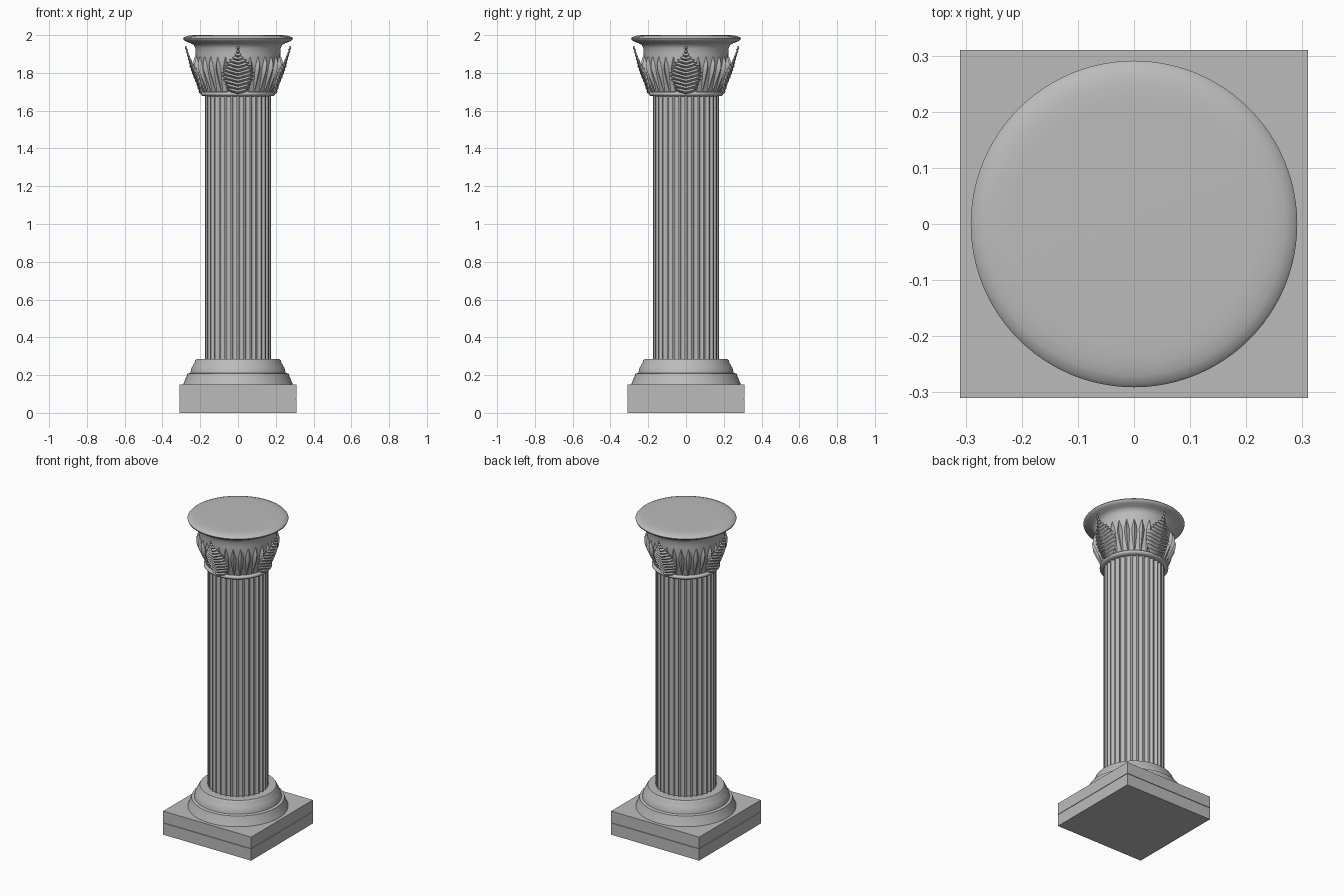
import bpy, bmesh, math
from math import sin, cos, pi, sqrt

if "Cube" in bpy.data.objects:
    bpy.data.objects.remove(bpy.data.objects["Cube"])

stone = bpy.data.materials.new("grey stone")
stone.diffuse_color = (0.5, 0.5, 0.5, 1)
stone.use_nodes = True
stone.node_tree.nodes["Principled BSDF"].inputs["Base Color"].default_value = stone.diffuse_color


def finish(bm, name, angle=None):
    bmesh.ops.recalc_face_normals(bm, faces=bm.faces)
    me = bpy.data.meshes.new(name)
    bm.to_mesh(me)
    bm.free()
    ob = bpy.data.objects.new(name, me)
    bpy.context.collection.objects.link(ob)
    me.materials.append(stone)
    if angle:
        bpy.ops.object.select_all(action='DESELECT')
        ob.select_set(True)
        bpy.context.view_layer.objects.active = ob
        bpy.ops.object.shade_smooth_by_angle(angle=math.radians(angle))
    return ob


def box(name, half, z0, z1):
    bm = bmesh.new()
    bmesh.ops.create_cube(bm, size=1)
    for v in bm.verts:
        v.co = (v.co.x * 2 * half, v.co.y * 2 * half, z0 + (v.co.z + 0.5) * (z1 - z0))
    return finish(bm, name)


def lathe(name, profile, n=96, angle=35):
    """Closed turned solid from (radius, z) points."""
    bm = bmesh.new()
    rings = [[bm.verts.new((r * cos(2 * pi * i / n), r * sin(2 * pi * i / n), z))
              for i in range(n)] for r, z in profile]
    for a, b in zip(rings, rings[1:]):
        for i in range(n):
            j = (i + 1) % n
            bm.faces.new((a[i], a[j], b[j], b[i]))
    bm.faces.new(rings[0])
    bm.faces.new(rings[-1])
    return finish(bm, name, angle)


def interp(table, z):
    for (r0, z0), (r1, z1) in zip(table, table[1:]):
        if z <= z1:
            t = max(0, (z - z0) / (z1 - z0))
            return r0 + (r1 - r0) * t
    return table[-1][0]


# square plinth: two slabs with a fine joint
box("lower_plinth", 0.31, 0, 0.074)
box("plinth_joint", 0.305, 0.07, 0.08)
box("upper_plinth", 0.31, 0.077, 0.15)

# turned base moulding
lathe("base_moulding", [(0.29, 0.15), (0.282, 0.17), (0.272, 0.195), (0.268, 0.208),
                        (0.252, 0.212), (0.25, 0.222), (0.247, 0.235), (0.238, 0.252),
                        (0.23, 0.265), (0.226, 0.277), (0.22, 0.285), (0.16, 0.286)])

# fluted shaft: 32 scooped grooves between flat fillets
FLUTES, STEPS = 32, 8
section = []
for i in range(FLUTES):
    for s in range(STEPS):
        t = s / STEPS
        depth = 0.011 * sqrt(max(0, 1 - ((t - 0.5) / 0.375) ** 2))
        a = 2 * pi * (i + t) / FLUTES
        section.append(((0.175 - depth) * cos(a), (0.175 - depth) * sin(a)))
bm = bmesh.new()
low = [bm.verts.new((x, y, 0.28)) for x, y in section]
high = [bm.verts.new((x, y, 1.69)) for x, y in section]
for i in range(len(section)):
    j = (i + 1) % len(section)
    bm.faces.new((low[i], low[j], high[j], high[i]))
bm.faces.new(low)
bm.faces.new(high)
finish(bm, "fluted_shaft", 40)

# collar under the capital
lathe("neck_ring", [(0.17, 1.676), (0.192, 1.679), (0.197, 1.686), (0.197, 1.692),
                    (0.192, 1.699), (0.17, 1.702)], angle=50)

# capital bell with flared rim
BELL = [(0.18, 1.695), (0.187, 1.72), (0.197, 1.75), (0.21, 1.785), (0.22, 1.82),
        (0.224, 1.86), (0.224, 1.90), (0.226, 1.93), (0.234, 1.948), (0.25, 1.957),
        (0.274, 1.966), (0.288, 1.974), (0.291, 1.982), (0.285, 1.989), (0.27, 1.995),
        (0.25, 1.999), (0.22, 2.0)]
lathe("capital_bell", BELL, angle=60)

# ring of pointed tongues around the bell
TONGUES = 32
bm = bmesh.new()
for k in range(TONGUES):
    a0 = 2 * pi * (k + 0.5) / TONGUES
    rows = []
    for z, w, lift in ((1.70, 0.4, 0.004), (1.74, 0.62, 0.008), (1.78, 0.8, 0.013),
                       (1.82, 0.9, 0.018), (1.85, 0.6, 0.018), (1.885, 0.04, 0.006)):
        r = interp(BELL, z)
        da = w * pi / TONGUES
        rows.append([bm.verts.new((q * cos(a0 + d), q * sin(a0 + d), z))
                     for d, q in ((-da, r - 0.004), (0, r + lift), (da, r - 0.004))])
    for a, b in zip(rows, rows[1:]):
        for i in range(2):
            bm.faces.new((a[i], a[i + 1], b[i + 1], b[i]))
finish(bm, "bell_tongues", 30)

# four serrated acanthus leaves: front, right, back, left
LEAF = [(0.196, 1.69), (0.208, 1.73), (0.228, 1.78), (0.246, 1.83), (0.258, 1.88),
        (0.270, 1.92), (0.278, 1.96)]
WIDTH = [(0.055, 1.69), (0.078, 1.72), (0.09, 1.76), (0.075, 1.80), (0.05, 1.84),
         (0.025, 1.87), (0.009, 1.90), (0.004, 1.96)]


def leaf_point(u, z, lift, turn):
    r = interp(LEAF, z) + lift
    r -= 0.12 * abs(u)
    a = turn - pi / 2 + u / r
    return (r * cos(a), r * sin(a), z)


for name, turn in (("front", 0), ("right", pi / 2), ("back", pi), ("left", -pi / 2)):
    bm = bmesh.new()
    lobes = 13
    dz = (1.94 - 1.69) / lobes
    for side in (-1, 1):
        for i in range(lobes):
            z = 1.69 + i * dz
            w = interp(WIDTH, z)

            def p(u, zz, lift):
                return bm.verts.new(leaf_point(side * u * w, zz, lift, turn))

            # each lobe: two folded facets meeting on a raised vein, swept upward
            rise = 0.30 * w
            foot, mid, top = p(0, z, 0.004), p(0, z + dz * 0.5, 0.008), p(0, z + dz, 0.004)
            lo = p(0.62, z + rise * 0.25, -0.004)
            vein = p(0.60, z + dz * 0.5 + rise * 0.55, 0.008)
            hi = p(0.55, z + dz + rise * 0.7, -0.002)
            tip = p(1.0, z + dz * 0.6 + rise, 0.002)
            for f in ((foot, lo, vein, mid), (mid, vein, hi, top), (lo, tip, vein), (vein, tip, hi)):
                bm.faces.new(f)
    bmesh.ops.remove_doubles(bm, verts=bm.verts, dist=0.0003)
    leaf = finish(bm, name + "_acanthus_leaf", 25)
    solid = leaf.modifiers.new("thickness", 'SOLIDIFY')
    solid.thickness = 0.003
    solid.offset = 0
